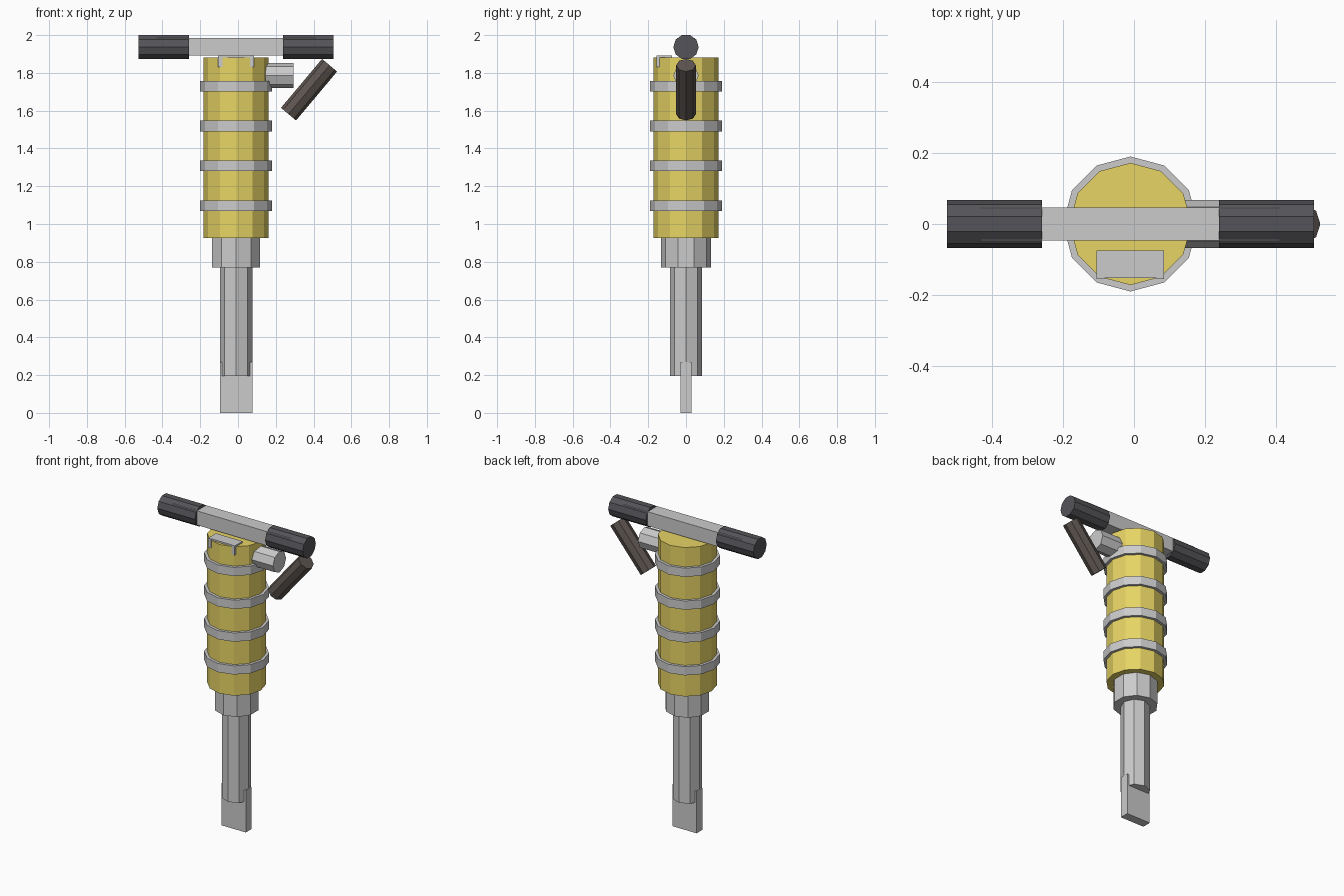
import bpy
from math import radians

if "Cube" in bpy.data.objects:
    bpy.data.objects.remove(bpy.data.objects["Cube"])

CX = -0.01  # axis of the tool


def material(name, rgb):
    m = bpy.data.materials.new(name)
    m.diffuse_color = (*rgb, 1)
    m.use_nodes = True
    m.node_tree.nodes["Principled BSDF"].inputs["Base Color"].default_value = m.diffuse_color
    return m


YELLOW = material("yellow_paint", (0.80, 0.66, 0.13))
RUBBER = material("dark_rubber", (0.09, 0.09, 0.10))
BROWN = material("dark_brown", (0.11, 0.09, 0.08))


def finish(name, mat):
    ob = bpy.context.object
    ob.name = name
    if mat:
        ob.data.materials.append(mat)
    return ob


def cylinder(name, sides, r, length, loc, tilt=0, mat=None):
    # first vertex lies on +y; tilt turns the axis from z towards x
    bpy.ops.mesh.primitive_cylinder_add(vertices=sides, radius=r, depth=length,
                                        location=loc, rotation=(0, radians(tilt), 0))
    return finish(name, mat)


def upright(name, sides, r, z0, z1, mat=None):
    return cylinder(name, sides, r, z1 - z0, (CX, 0, (z0 + z1) / 2), 0, mat)


def box(name, x, y, z, mat=None):
    bpy.ops.mesh.primitive_cube_add(size=1, location=[sum(a) / 2 for a in (x, y, z)])
    ob = finish(name, mat)
    ob.scale = [a[1] - a[0] for a in (x, y, z)]
    return ob


# Main body with its four bands
upright("body", 12, 0.172, 0.925, 1.882, YELLOW)
for i in range(4):
    z = 1.097 + 0.211 * i
    upright(f"band_{i + 1}", 12, 0.19, z - 0.028, z + 0.028)

# Collar, shaft and flat chisel tip
upright("collar", 10, 0.133, 0.77, 0.925)
upright("shaft", 8, 0.086, 0.195, 0.78)
box("chisel_tip", (-0.096, 0.076), (-0.029, 0.029), (0, 0.27))

# Handlebar and grips
box("handlebar", (-0.43, 0.41), (-0.047, 0.047), (1.893, 1.984))
for side, s in (("left", -1), ("right", 1)):
    cylinder(f"{side}_grip", 10, 0.067, 0.267, (CX + s * 0.383, 0, 1.937), 90, RUBBER)

# Staple-shaped bracket on top of the body: plate and two front legs
box("bracket_plate", (-0.105, 0.085), (-0.152, -0.075), (1.880, 1.892))
for side, s in (("left", -1), ("right", 1)):
    x = CX + s * 0.084
    box(f"{side}_bracket_leg", (x - 0.011, x + 0.011), (-0.155, -0.141), (1.832, 1.892))

# Side port and trigger lever
cylinder("side_port", 8, 0.067, 0.195, (0.1975, 0, 1.786), 90)
cylinder("trigger_lever", 8, 0.052, 0.338, (0.376, 0, 1.711), 40, BROWN)
